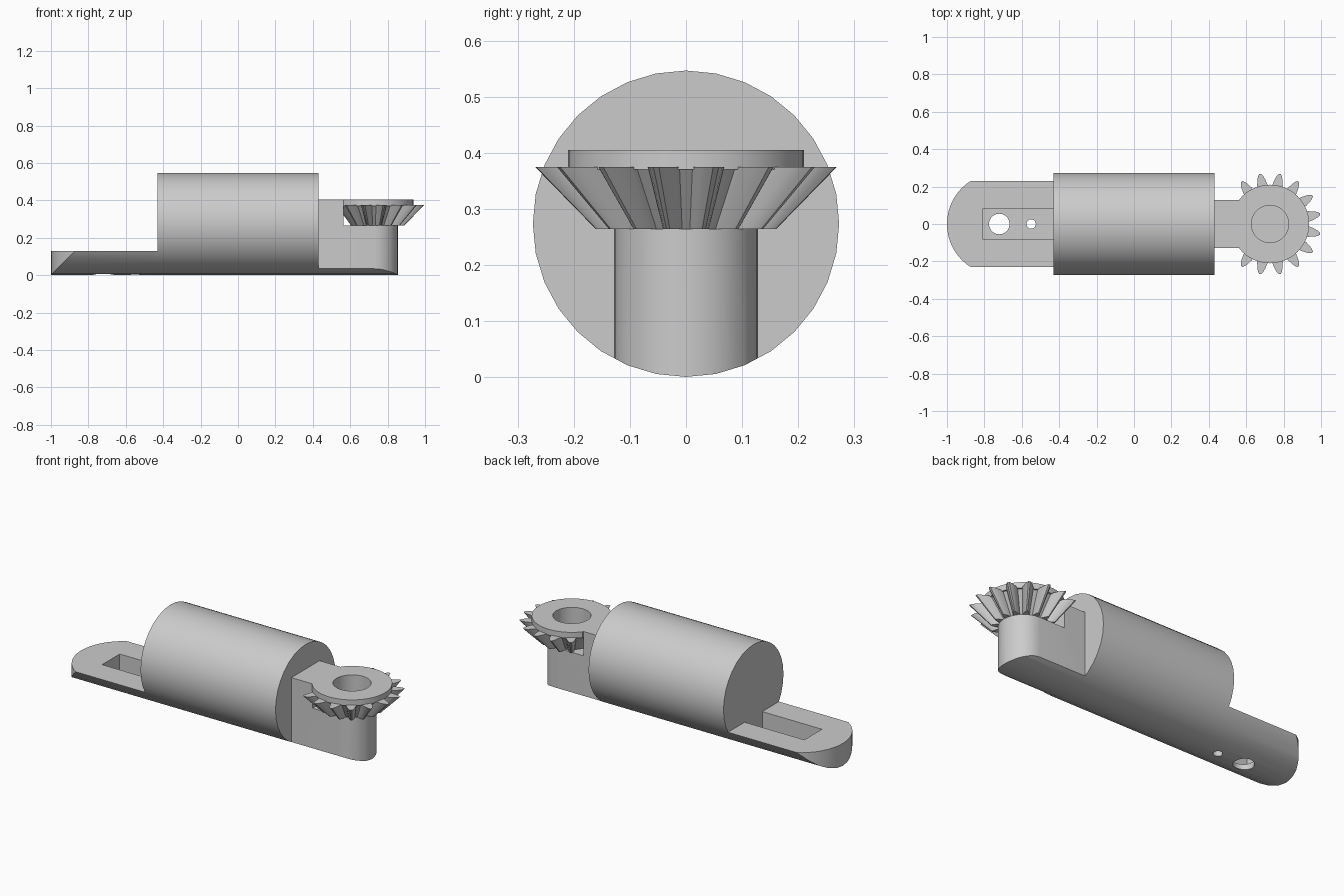
import bpy, bmesh, math

cube = bpy.data.objects.get("Cube")
if cube:
    bpy.data.objects.remove(cube)

grey = bpy.data.materials.new("plain_grey")
grey.use_nodes = True
grey.diffuse_color = (0.6, 0.6, 0.6, 1)
grey.node_tree.nodes["Principled BSDF"].inputs["Base Color"].default_value = (0.6, 0.6, 0.6, 1)

R, MID = 0.273, 0.274     # body radius and axis height
BODY_X, END_X = 0.43, 0.727
NECK_R, STEP_X = 0.128, 0.565
TEETH = 16


def arc(r, a0, a1, steps, cx=0, cy=0):
    """Points on an arc, angles in degrees."""
    angles = [math.radians(a0 + (a1 - a0) * i / steps) for i in range(steps + 1)]
    return [(cx + r * math.cos(a), cy + r * math.sin(a)) for a in angles]


def loft(name, rings):
    """Solid through matching rings of 3D points, capped at both ends."""
    bm = bmesh.new()
    loops = [[bm.verts.new(p) for p in ring] for ring in rings]
    for low, high in zip(loops, loops[1:]):
        for i in range(len(low)):
            j = (i + 1) % len(low)
            bm.faces.new((low[i], low[j], high[j], high[i]))
    bm.faces.new(loops[0])
    bm.faces.new(loops[-1])
    bmesh.ops.recalc_face_normals(bm, faces=bm.faces)
    mesh = bpy.data.meshes.new(name)
    bm.to_mesh(mesh)
    bm.free()
    mesh.materials.append(grey)
    obj = bpy.data.objects.new(name, mesh)
    bpy.context.collection.objects.link(obj)
    return obj


def prism(name, plan, z0, z1):
    return loft(name, [[(x, y, z) for x, y in plan] for z in (z0, z1)])


def box(name, x0, x1, half_y, z0, z1):
    return prism(name, [(x0, -half_y), (x1, -half_y), (x1, half_y), (x0, half_y)], z0, z1)


def disc(name, r, x, z0, z1, sides=32):
    return prism(name, arc(r, 0, 360, sides, x)[:-1], z0, z1)


def barrel(name, x0, x1):
    """Round bar along x."""
    ring = arc(R, 90, 450, 32, 0, MID)[:-1]
    return loft(name, [[(x, y, z) for y, z in ring] for x in (x0, x1)])


def combine(target, tool, operation):
    """Apply a boolean and discard the tool."""
    mod = target.modifiers.new("bool", "BOOLEAN")
    mod.operation, mod.solver, mod.object = operation, "EXACT", tool
    bpy.context.view_layer.update()
    done = bpy.data.meshes.new_from_object(
        target.evaluated_get(bpy.context.evaluated_depsgraph_get()))
    target.modifiers.clear()
    target.data = done
    bpy.data.objects.remove(tool)


# Main round body
body = barrel("main_body", -BODY_X, BODY_X)

# Flat tongue with rounded end, slot and two holes
tongue_plan = [(-BODY_X, R + 0.01)] + arc(R, 90, 270, 24, -END_X) + [(-BODY_X, -R - 0.01)]
tongue = prism("tongue", tongue_plan, -0.1, 0.13)
combine(tongue, barrel("cutter", -1.2, 0), "INTERSECT")
combine(tongue, box("cutter", -0.81, -BODY_X + 0.02, 0.08, 0.035, 0.3), "DIFFERENCE")
for x, r in ((-0.72, 0.055), (-0.55, 0.025)):
    combine(tongue, disc("cutter", r, x, -0.1, 0.2), "DIFFERENCE")

# Neck with rounded front, stepped down under the gear
neck_plan = [(BODY_X, -NECK_R)] + arc(NECK_R, -90, 90, 16, END_X) + [(BODY_X, NECK_R)]
neck = prism("neck", neck_plan, -0.1, 0.405)
combine(neck, barrel("cutter", 0, 1.2), "INTERSECT")
combine(neck, box("cutter", STEP_X, 1.2, 0.4, 0.265, 0.6), "DIFFERENCE")

# Bevel gear: tapered core, rim disc and pointed teeth
TAPER, LOW, HIGH = 0.6, 0.265, 0.375
gear = loft("bevel_gear", [
    [(x, y, z) for x, y in arc(r, 0, 360, 48, END_X)[:-1]]
    for r, z in ((0.203 * TAPER, LOW), (0.203, HIGH))])
combine(gear, disc("rim", 0.21, END_X, HIGH - 0.004, 0.405, 48), "UNION")

half = [(0.19, 0.029), (0.215, 0.027), (0.24, 0.021), (0.26, 0.014), (0.273, 0.005)]
profile = [(r, -w) for r, w in half] + [(r, w) for r, w in reversed(half)]
for i in range(TEETH):
    a = math.tau * (i + 0.5) / TEETH
    if math.cos(a) < -0.7:
        continue
    c, s = math.cos(a), math.sin(a)
    tooth = loft("tooth", [
        [(END_X + k * (r * c - w * s), k * (r * s + w * c), z) for r, w in profile]
        for k, z in ((TAPER, LOW), (1, HIGH))])
    combine(gear, tooth, "UNION")
combine(gear, box("cutter", 0, STEP_X, 0.5, 0, 1), "DIFFERENCE")

# Bore through the gear
combine(gear, disc("cutter", 0.1, END_X, 0.2, 0.6), "DIFFERENCE")

for obj in (body, tongue, neck, gear):
    bpy.ops.object.select_all(action="DESELECT")
    obj.select_set(True)
    bpy.context.view_layer.objects.active = obj
    bpy.ops.object.shade_smooth_by_angle(angle=math.radians(25))
